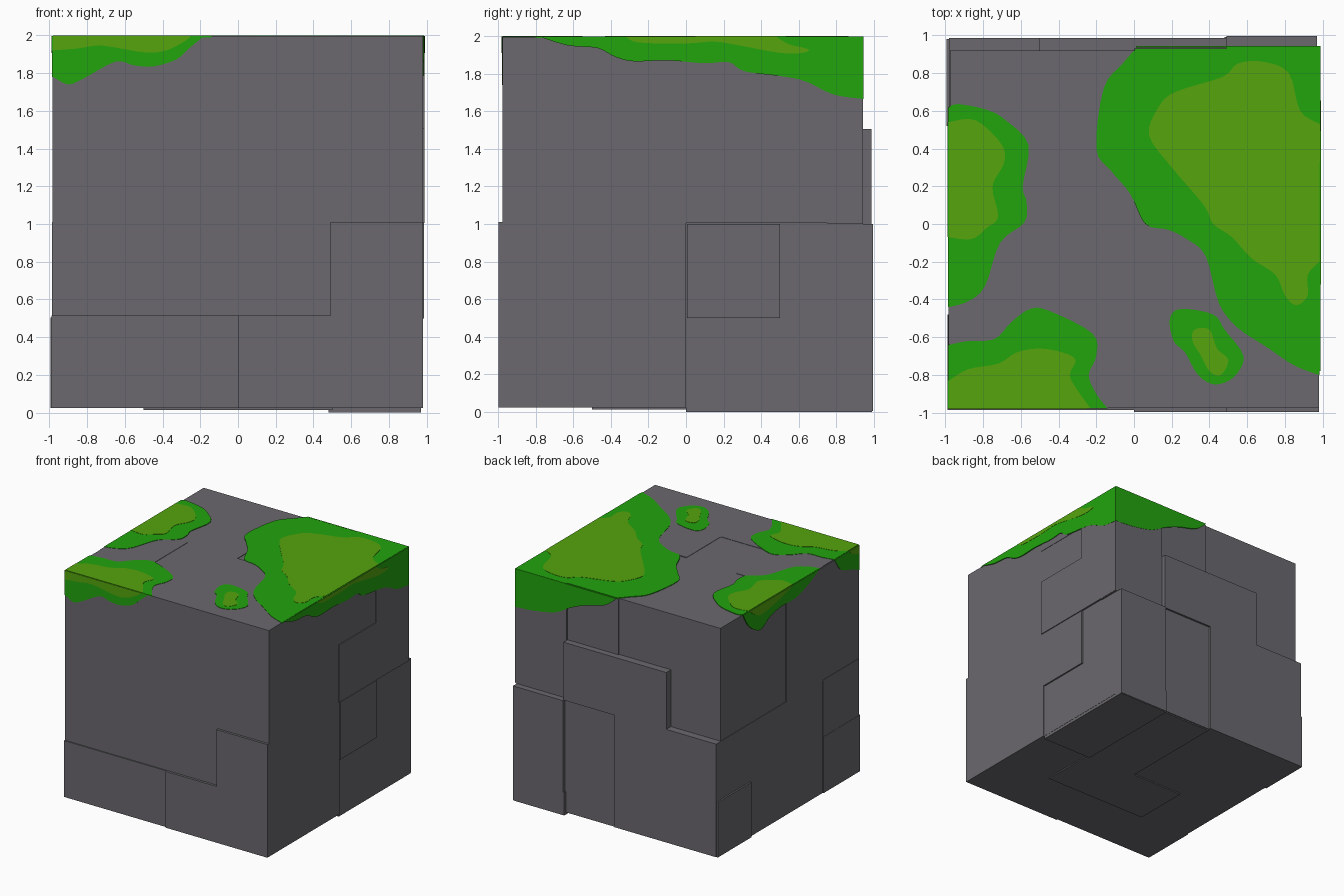
import bpy
import bmesh
from mathutils import Vector

default = bpy.data.objects.get("Cube")
if default:
    bpy.data.objects.remove(default, do_unlink=True)


def material(name, color):
    mat = bpy.data.materials.new(name)
    mat.use_nodes = True
    mat.diffuse_color = color
    mat.node_tree.nodes["Principled BSDF"].inputs["Base Color"].default_value = color
    return mat


STONE = material("grey stone", (0.145, 0.14, 0.155, 1))
MOSS = material("green moss", (0.016, 0.376, 0.004, 1))
LIGHT = material("light moss", (0.091, 0.376, 0.004, 1))
X, Y, Z = range(3)


def place(axis, level, a, b):
    """Map plane coordinates to space for a side facing the given axis."""
    co = [a, b]
    co.insert(axis, level)
    return Vector(co)


def finish(name, bm, mat):
    bmesh.ops.recalc_face_normals(bm, faces=bm.faces)
    mesh = bpy.data.meshes.new(name)
    bm.to_mesh(mesh)
    bm.free()
    mesh.materials.append(mat)
    bpy.context.collection.objects.link(bpy.data.objects.new(name, mesh))


def box(name, lo, hi):
    bm = bmesh.new()
    bmesh.ops.create_cube(bm, size=1)
    for v in bm.verts:
        v.co = [lo[i] if v.co[i] < 0 else hi[i] for i in range(3)]
    finish(name, bm, STONE)


def slab(name, axis, level, a0, a1, b0, b1):
    """Stone slab whose outer face lies at level, sunk into the core."""
    inner = 1.8 if axis == Z and level > 1 else 0.2 if axis == Z else level * 0.8
    p, q = place(axis, level, a0, b0), place(axis, inner, a1, b1)
    box(name, [min(c) for c in zip(p, q)], [max(c) for c in zip(p, q)])


def smooth(points, closed):
    """Rounded path through the points (Catmull-Rom)."""
    pts = [Vector(p) for p in points]
    n, out = len(pts), []
    for i in range(n if closed else n - 1):
        ids = [i - 1, i, i + 1, i + 2]
        ids = [k % n if closed else min(max(k, 0), n - 1) for k in ids]
        p0, p1, p2, p3 = (pts[k] for k in ids)
        for s in range(4):
            t = s / 4
            out.append(0.5 * (2 * p1 + (p2 - p0) * t
                              + (2 * p0 - 5 * p1 + 4 * p2 - p3) * t * t
                              + (3 * p1 - p0 - 3 * p2 + p3) * t ** 3))
    return out if closed else out + [pts[-1]]


def patch(name, mat, axis, level, points, corners=(), closed=False):
    """Thin moss plate; corners close an open outline along the block edges."""
    outline = smooth(points, closed) + [Vector(c) for c in corners]
    depth = -0.009 if level > 0 else 0.009
    bm = bmesh.new()
    face = bm.faces.new([bm.verts.new(place(axis, level, *p)) for p in outline])
    grown = bmesh.ops.extrude_face_region(bm, geom=[face], use_keep_orig=True)
    for v in grown["geom"]:
        if isinstance(v, bmesh.types.BMVert):
            v.co[axis] += depth
    bmesh.ops.triangulate(bm, faces=[f for f in bm.faces if len(f.verts) > 4])
    finish(name, bm, mat)


# Stone core
box("stone_core", (-.975, -.975, .025), (.972, .92, 1.988))

# Front slabs
slab("front_low_slab_right", Y, -.985, -.985, 0, .025, .515)
slab("front_low_slab_left", Y, -.996, 0, .98, .025, .515)
slab("front_mid_slab_left", Y, -.996, .49, .98, .5, 1.01)

# Slabs on the +x side
slab("left_front_slab", X, .98, -.975, 0, .025, 1.995)
slab("left_upper_slab", X, .98, -.02, .49, 1.5, 1.99)
slab("left_mid_slab", X, .987, -.02, .94, 1.005, 1.505)
slab("left_corner_slab", X, .987, .49, .94, 1.5, 1.988)
slab("left_square_slab", X, .985, .005, .5, .5, 1)

# Slabs on the -x side
slab("right_upper_slab", X, -.982, -.975, .02, 1, 1.99)
slab("right_low_slab", X, -.98, -.48, .985, .025, 1.01)
slab("right_front_slab", X, -.988, -.985, -.48, .025, .515)
slab("right_front_mid_slab", X, -.986, -.975, -.48, .5, 1.01)
slab("right_corner_slab", X, -.994, .52, .98, .025, .505)

# Back slabs
slab("back_upper_slab", Y, .93, 0, .5, 1, 1.988)
slab("back_upper_corner_slab", Y, .942, .49, .985, 1, 1.988)
slab("back_mid_slab", Y, .985, -.5, .49, 1, 1.505)
slab("back_low_slab_right", Y, .985, -.98, 0, .025, 1.01)
slab("back_low_slab_mid", Y, .968, 0, .5, .025, 1)
slab("back_low_slab_left", Y, .995, .49, .97, .005, 1)

# Top slabs
slab("top_front_slab", Z, 1.995, -.975, .98, -.975, -.48)
slab("top_right_slab", Z, 1.995, -.98, -.49, -.5, .01)
slab("top_left_slab", Z, 1.995, 0, .98, -.5, -.01)
slab("top_left_mid_slab", Z, 1.995, .49, .983, -.02, .48)
slab("top_back_slab", Z, 1.992, -.975, 0, -.48, .92)

# Bottom slabs
slab("bottom_middle_slab", Z, .015, -.5, .5, -.5, 0)
slab("bottom_back_slab", Z, .015, 0, .5, -.05, .96)
slab("bottom_corner_slab", Z, 0, .48, .97, 0, .99)

# Moss on the top: green layer, then the lighter layer
G, L = 1.998, 2.0
patch("moss_top_right", MOSS, Z, G, [
    (-.98, .62), (-.93, .635), (-.78, .605), (-.68, .55), (-.56, .42), (-.59, .2),
    (-.57, .12), (-.58, .01), (-.71, -.1), (-.79, -.33), (-.88, -.41), (-.98, -.44)])
patch("light_moss_top_right", LIGHT, Z, L, [
    (-.98, .54), (-.84, .55), (-.7, .42), (-.69, .32), (-.75, .2), (-.72, .04),
    (-.78, -.02), (-.86, -.08), (-.98, -.07)])
patch("moss_top_front", MOSS, Z, G, [
    (-.98, -.64), (-.88, -.62), (-.74, -.61), (-.65, -.52), (-.55, -.45), (-.45, -.46),
    (-.22, -.58), (-.2, -.7), (-.24, -.8), (-.2, -.9), (-.14, -.977)], [(-.98, -.977)])
patch("light_moss_top_front", LIGHT, Z, L, [
    (-.98, -.83), (-.88, -.77), (-.72, -.74), (-.62, -.68), (-.5, -.66), (-.38, -.68),
    (-.31, -.72), (-.34, -.8), (-.3, -.88), (-.23, -.977)], [(-.98, -.977)])
patch("moss_top_spot", MOSS, Z, G, [
    (.19, -.5), (.25, -.45), (.42, -.48), (.48, -.56), (.58, -.7), (.53, -.81),
    (.43, -.85), (.34, -.8), (.27, -.68), (.21, -.62)], closed=True)
patch("light_moss_top_spot", LIGHT, Z, L, [
    (.32, -.56), (.4, -.56), (.44, -.66), (.5, -.72), (.46, -.8), (.4, -.78),
    (.35, -.69), (.31, -.62)], closed=True)
patch("moss_top_left", MOSS, Z, G, [
    (.01, .93), (-.06, .85), (-.16, .72), (-.2, .4), (-.12, .28), (-.02, .16),
    (.06, 0), (.18, -.03), (.28, -.08), (.38, -.17), (.45, -.42), (.55, -.55),
    (.7, -.65), (.85, -.75), (.982, -.8)], [(.985, .942), (.49, .942), (.49, .93)])
patch("light_moss_top_left", LIGHT, Z, L, [
    (.982, -.2), (.92, -.27), (.92, -.38), (.86, -.43), (.8, -.38), (.75, -.27),
    (.62, -.18), (.52, -.07), (.42, 0), (.37, .1), (.2, .3), (.08, .47), (.13, .62),
    (.22, .7), (.47, .78), (.55, .85), (.68, .86), (.82, .8), (.88, .6), (.985, .53)])

# Moss hanging down the sides
T = 1.996
patch("moss_front", MOSS, Y, -.978, [
    (-.98, 1.78), (-.9, 1.74), (-.82, 1.77), (-.65, 1.86), (-.55, 1.84), (-.45, 1.835),
    (-.33, 1.87), (-.26, 1.93), (-.18, T)], [(-.98, T)])
patch("light_moss_front", LIGHT, Y, -.981, [
    (-.98, 1.92), (-.85, 1.93), (-.72, 1.945), (-.5, 1.91), (-.38, 1.92),
    (-.28, 1.97), (-.25, T)], [(-.98, T)])
patch("moss_left", MOSS, X, .989, [
    (-.78, T), (-.63, 1.95), (-.47, 1.935), (-.38, 1.89), (-.28, 1.865), (-.1, 1.87),
    (.1, 1.855), (.23, 1.86), (.32, 1.81), (.6, 1.77), (.78, 1.69), (.942, 1.665)],
    [(.942, T)])
patch("light_moss_left", LIGHT, X, .991, [
    (-.32, T), (-.25, 1.965), (0, 1.96), (.15, 1.97), (.28, 1.95), (.5, 1.91),
    (.62, 1.91), (.65, 1.93), (.55, 1.955), (.48, T)])
patch("moss_back", MOSS, Y, .944, [
    (.985, 1.665), (.8, 1.68), (.6, 1.72), (.45, 1.8), (.3, 1.86), (.12, 1.91),
    (.01, T)], [(.985, T)])
patch("moss_right", MOSS, X, -.985, [
    (.62, T), (.55, 1.88), (.45, 1.8), (.36, 1.78), (.25, 1.84), (.1, 1.87),
    (-.1, 1.87), (-.25, 1.91), (-.44, T)])
patch("light_moss_right", LIGHT, X, -.987, [
    (.54, T), (.4, 1.91), (.25, 1.92), (.1, 1.95), (-.07, T)])
patch("moss_right_corner", MOSS, X, -.985, [
    (-.64, T), (-.72, 1.88), (-.85, 1.83), (-.978, 1.78)], [(-.978, T)])
patch("light_moss_right_corner", LIGHT, X, -.987, [
    (-.83, T), (-.89, 1.95), (-.978, 1.92)], [(-.978, T)])
